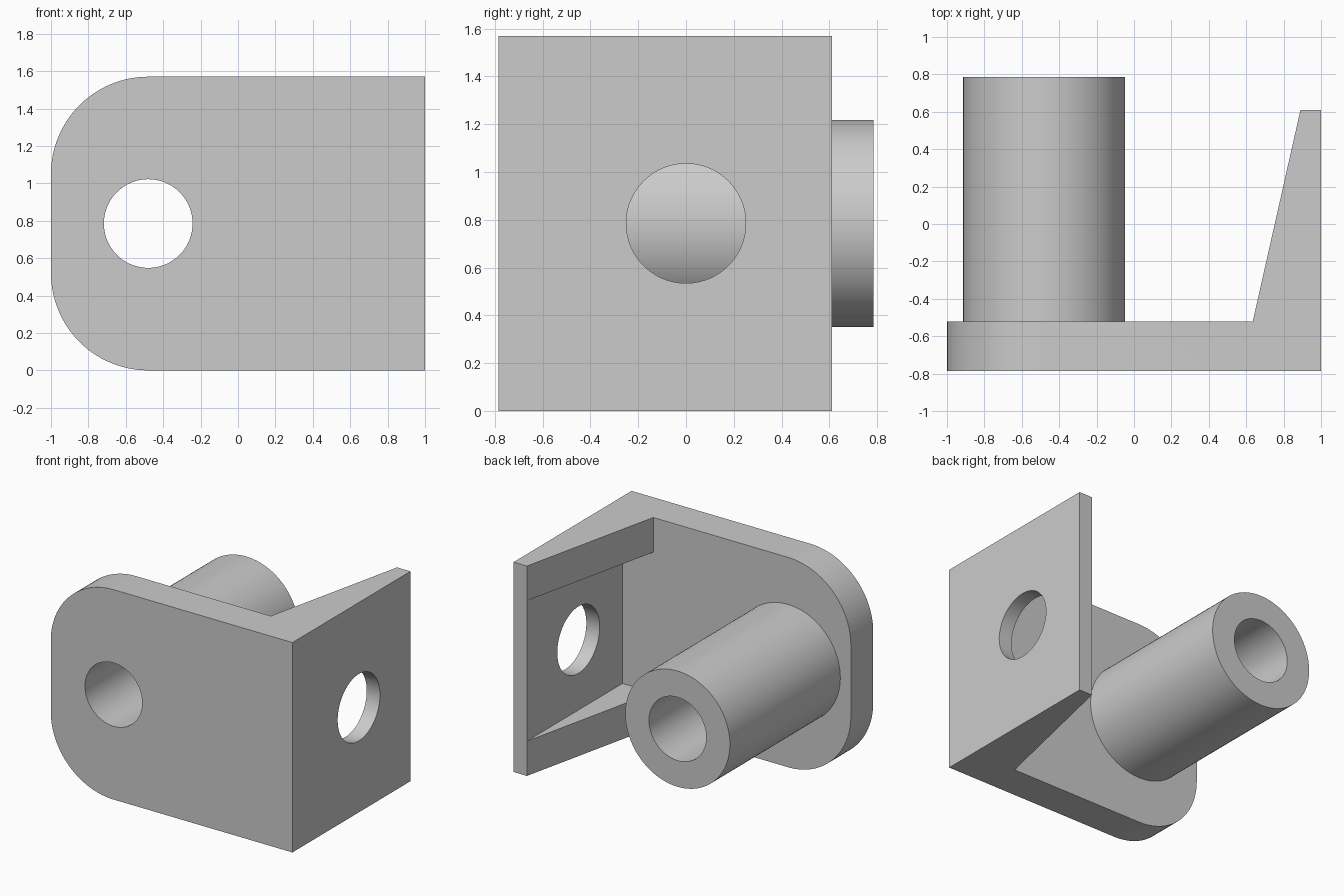
import bpy, bmesh, math
from mathutils import Matrix, Vector

cube = bpy.data.objects.get("Cube")
if cube:
    bpy.data.objects.remove(cube, do_unlink=True)

HEIGHT = 1.57
MID = HEIGHT / 2
BACK = -0.52      # rear face of the base plate
DEPTH = 0.785     # half of the total depth
TUBE_X = -0.48
WALL_X = 0.89     # inner face of the thin side wall
RIB = 0.26        # thickness of the two gussets

grey = bpy.data.materials.new("plain_grey")
grey.use_nodes = True
colour = (0.6, 0.6, 0.6, 1)
grey.diffuse_color = colour
grey.node_tree.nodes["Principled BSDF"].inputs["Base Color"].default_value = colour


def make_object(name, bm):
    bmesh.ops.recalc_face_normals(bm, faces=bm.faces)
    mesh = bpy.data.meshes.new(name)
    bm.to_mesh(mesh)
    bm.free()
    mesh.materials.append(grey)
    obj = bpy.data.objects.new(name, mesh)
    bpy.context.collection.objects.link(obj)
    return obj


def cylinder(name, radius, start, end):
    """Round bar between two points."""
    start, end = Vector(start), Vector(end)
    axis = end - start
    turn = axis.to_track_quat('Z', 'Y').to_matrix().to_4x4()
    bm = bmesh.new()
    bmesh.ops.create_cone(bm, cap_ends=True, segments=96, radius1=radius, radius2=radius,
                          depth=axis.length,
                          matrix=Matrix.Translation((start + end) / 2) @ turn)
    return make_object(name, bm)


def combine(target, tool, operation):
    """Apply a boolean and discard the tool."""
    mod = target.modifiers.new(operation, 'BOOLEAN')
    mod.operation, mod.solver, mod.object = operation, 'EXACT', tool
    bpy.context.view_layer.objects.active = target
    bpy.ops.object.modifier_apply(modifier=mod.name)
    bpy.data.objects.remove(tool, do_unlink=True)


# Base plate and tapered side flange, extruded upward from one profile
profile = [(-1, -DEPTH), (1, -DEPTH), (1, 0.61), (WALL_X, 0.61), (0.635, BACK), (-1, BACK)]
bm = bmesh.new()
face = bm.faces.new([bm.verts.new((x, y, 0)) for x, y in profile])
top = bmesh.ops.extrude_face_region(bm, geom=[face])["geom"]
bmesh.ops.translate(bm, vec=(0, 0, HEIGHT),
                    verts=[v for v in top if isinstance(v, bmesh.types.BMVert)])

# Large rounded corners on the free end of the plate
corners = [e for e in bm.edges
           if all(v.co.x < -0.99 for v in e.verts)
           and abs(e.verts[0].co.z - e.verts[1].co.z) < 0.01]
bmesh.ops.bevel(bm, geom=corners, offset=0.52, offset_type='OFFSET', segments=28,
                profile=0.5, affect='EDGES')
bracket = make_object("bracket", bm)

# Pocket that leaves a thin wall and a gusset above and below
bm = bmesh.new()
size = (WALL_X - 0.5, 1.4, HEIGHT - 2 * RIB)
centre = ((WALL_X + 0.5) / 2, BACK + 0.7, MID)
bmesh.ops.create_cube(bm, size=1,
                      matrix=Matrix.Translation(centre) @ Matrix.Diagonal((*size, 1)))
combine(bracket, make_object("pocket_cutter", bm), 'DIFFERENCE')

# Tube on the back, its bore through the plate, and the flange hole
combine(bracket, cylinder("tube", 0.433, (TUBE_X, BACK - 0.1, MID), (TUBE_X, DEPTH, MID)), 'UNION')
combine(bracket, cylinder("bore_cutter", 0.237, (TUBE_X, -1, MID), (TUBE_X, 1, MID)), 'DIFFERENCE')
combine(bracket, cylinder("hole_cutter", 0.25, (0.8, 0, MID), (1.2, 0, MID)), 'DIFFERENCE')

# Smooth curved surfaces, crisp edges
bpy.ops.object.select_all(action='DESELECT')
bracket.select_set(True)
bpy.context.view_layer.objects.active = bracket
bpy.ops.object.shade_smooth_by_angle(angle=math.radians(30))
